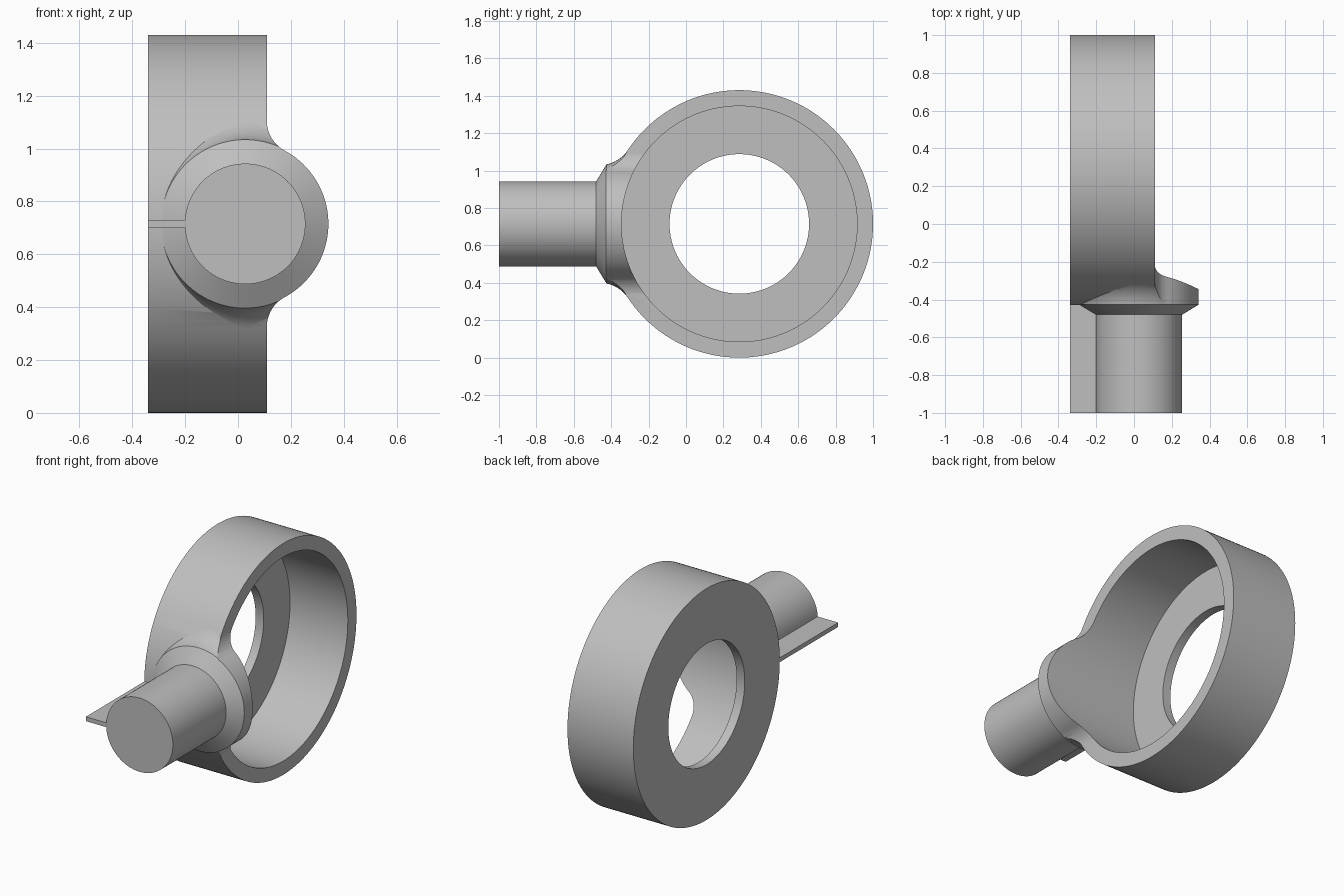
import bpy, bmesh, math

if "Cube" in bpy.data.objects:
    bpy.data.objects.remove(bpy.data.objects["Cube"])

ZC, YC, XB = 0.715, 0.285, 0.027      # ring centre height / depth, boss centre x
R_RING, R_BORE, R_HOLE, R_BOSS = 0.715, 0.63, 0.373, 0.315

grey = bpy.data.materials.new("plain grey")
grey.diffuse_color = (0.52, 0.52, 0.52, 1)
grey.use_nodes = True
grey.node_tree.nodes["Principled BSDF"].inputs["Base Color"].default_value = grey.diffuse_color


def finish(name, bm):
    bmesh.ops.remove_doubles(bm, verts=bm.verts, dist=1e-6)
    bmesh.ops.recalc_face_normals(bm, faces=bm.faces)
    me = bpy.data.meshes.new(name)
    bm.to_mesh(me)
    bm.free()
    me.materials.append(grey)
    ob = bpy.data.objects.new(name, me)
    bpy.context.collection.objects.link(ob)
    return ob


def lathe(name, profile, axis, centre, n=144):
    """Solid of revolution along x or y; profile is (axial, radius), ends are capped."""
    bm = bmesh.new()
    rings = []
    for a, r in profile:
        ring = []
        for i in range(n):
            t = 2 * math.pi * i / n
            u, v = r * math.cos(t), r * math.sin(t)
            co = (a, centre[0] + u, centre[1] + v) if axis == 'X' else (centre[0] + u, a, centre[1] + v)
            ring.append(bm.verts.new(co))
        rings.append(ring)
    for p, q in zip(rings, rings[1:]):
        for i in range(n):
            j = (i + 1) % n
            bm.faces.new((p[i], p[j], q[j], q[i]))
    bm.faces.new(rings[0])
    bm.faces.new(rings[-1])
    return finish(name, bm)


def prism(name, pts, y0, y1):
    """Extrude an (x, z) outline along y."""
    bm = bmesh.new()
    f = bm.faces.new([bm.verts.new((x, y0, z)) for x, z in pts])
    ext = bmesh.ops.extrude_face_region(bm, geom=[f])
    for v in ext['geom']:
        if isinstance(v, bmesh.types.BMVert):
            v.co.y = y1
    return finish(name, bm)


def boolean(target, other, op):
    m = target.modifiers.new("bool", 'BOOLEAN')
    m.operation, m.solver, m.object = op, 'EXACT', other
    bpy.ops.object.select_all(action='DESELECT')
    bpy.context.view_layer.objects.active = target
    target.select_set(True)
    bpy.ops.object.modifier_apply(modifier=m.name)
    bpy.data.objects.remove(other)


# Stub shaft, cone and boss flaring into the ring's outer surface
rho = 0.18
dz = R_BOSS + rho
dy = math.sqrt((R_RING + rho) ** 2 - dz ** 2)
y_arc = YC - dy
y_end = YC - dy * R_RING / (R_RING + rho)
profile = [(-1.0, 0.228), (-0.48, 0.228)]
for i in range(13):
    y = -0.425 + (y_end + 0.425) * i / 12
    profile.append((y, dz - math.sqrt(rho ** 2 - (y - y_arc) ** 2)))
profile += [(-0.25, 0.41), (-0.15, 0.41)]
boss = lathe("shaft_and_boss", profile, 'Y', (XB, ZC))

# Front outline that trims the boss: round nose with fillets to the ring's open edge
xe, hz = 0.109, 0.39
d = xe - XB
fr = (d * d + hz * hz - R_BOSS ** 2) / (2 * (R_BOSS - d))
cx = xe + fr
a_boss = math.atan2(hz, cx - XB)
upper = []
for i in range(13):                       # concave fillet
    a = math.pi + a_boss * i / 12
    upper.append((cx + fr * math.cos(a), hz + fr * math.sin(a)))
for i in range(1, 21):                    # convex nose
    a = a_boss * (1 - i / 20)
    upper.append((XB + R_BOSS * math.cos(a), R_BOSS * math.sin(a)))
half = [(-0.33, 0.6), (xe, 0.6)] + upper
outline = half + [(x, -z) for x, z in reversed(half[:-1])]
trim = prism("trim", [(x, ZC + z) for x, z in outline], -1.2, 0.0)
boolean(boss, trim, 'INTERSECT')

# Ring body, joined with the boss, then bored out leaving a thin holed floor
ring = lathe("ring_housing", [(-0.34, R_RING), (0.11, R_RING)], 'X', (YC, ZC), 192)
boolean(ring, boss, 'UNION')
bore = lathe("bore", [(-0.285, R_BORE), (0.6, R_BORE)], 'X', (YC, ZC), 192)
boolean(ring, bore, 'DIFFERENCE')
hole = lathe("hole", [(-0.5, R_HOLE), (0.0, R_HOLE)], 'X', (YC, ZC), 144)
boolean(ring, hole, 'DIFFERENCE')

# Thin fin beside the shaft
fin = prism("side_fin", [(-0.34, 0.702), (-0.18, 0.702), (-0.18, 0.729), (-0.34, 0.729)], -1.0, -0.41)

bpy.ops.object.select_all(action='DESELECT')
ring.select_set(True)
bpy.context.view_layer.objects.active = ring
bpy.ops.object.shade_smooth_by_angle(angle=math.radians(25))
